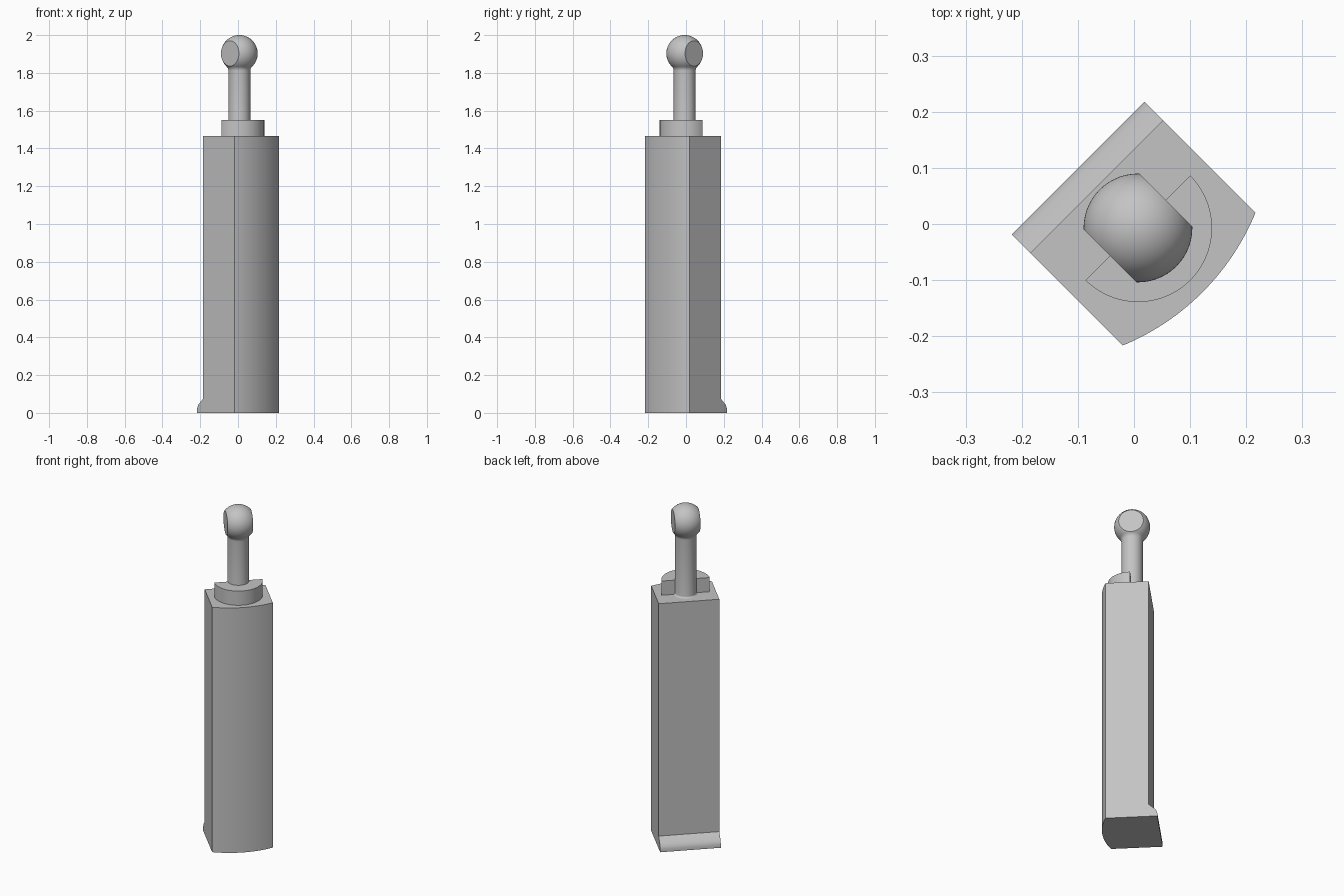
import bpy, bmesh, math
from mathutils import Matrix, Vector

if "Cube" in bpy.data.objects:
    bpy.data.objects.remove(bpy.data.objects["Cube"])

TURN = Matrix.Rotation(math.radians(-45), 4, 'Z')   # the whole part stands diagonally
AXIS_X = 0.01                                       # local x of the pin axis
TOP = 1.465                                         # top of the block

grey = bpy.data.materials.new("plain_grey")
grey.diffuse_color = (0.55, 0.55, 0.55, 1)
grey.use_nodes = True
grey.node_tree.nodes["Principled BSDF"].inputs["Base Color"].default_value = grey.diffuse_color


def arc(cx, cy, r, a0, a1, n):
    """Points on an arc, angles in degrees."""
    return [(cx + r * math.cos(math.radians(a0 + (a1 - a0) * i / n)),
             cy + r * math.sin(math.radians(a0 + (a1 - a0) * i / n))) for i in range(n + 1)]


def finish(name, bm):
    bmesh.ops.recalc_face_normals(bm, faces=bm.faces)
    mesh = bpy.data.meshes.new(name)
    bm.to_mesh(mesh)
    bm.free()
    ob = bpy.data.objects.new(name, mesh)
    bpy.context.collection.objects.link(ob)
    mesh.materials.append(grey)
    return ob


def prism(name, points, offset):
    """Extrude a closed outline of 3D points along an offset."""
    bm = bmesh.new()
    face = bm.faces.new([bm.verts.new(p) for p in points])
    moved = bmesh.ops.extrude_face_region(bm, geom=[face])["geom"]
    bmesh.ops.translate(bm, vec=offset,
                        verts=[g for g in moved if isinstance(g, bmesh.types.BMVert)])
    return finish(name, bm)


def select(ob):
    bpy.ops.object.select_all(action='DESELECT')
    ob.select_set(True)
    bpy.context.view_layer.objects.active = ob


# Block: side outline with a foot lip, trimmed by a plan with a bowed front
side = [(0.25, 0), (-0.141, 0), (-0.141, 0.018), (-0.137, 0.030), (-0.128, 0.045),
        (-0.094, 0.075), (-0.094, TOP), (0.25, TOP)]
block = prism("block", [(x, -0.167, z) for x, z in side], (0, 0.334, 0))
radius = 0.435
half = math.degrees(math.asin(0.167 / radius))
cx = 0.139 - radius * math.cos(math.radians(half))
bow = [(-0.3, 0.3), (-0.3, -0.3), (cx + radius * math.cos(math.radians(half + 14)), -0.3)]
bow += arc(cx, 0, radius, -half - 8, half + 8, 36)
bow += [(bow[2][0], 0.3)]
cutter = prism("plan_cutter", [(x, y, -0.1) for x, y in bow], (0, 0, 2))
cutter.hide_render = True
mod = block.modifiers.new("bowed_front", 'BOOLEAN')
mod.operation, mod.object, mod.solver = 'INTERSECT', cutter, 'EXACT'
select(block)
bpy.ops.object.modifier_apply(modifier=mod.name)
bpy.data.objects.remove(cutter)

# Half-round collar in front of the pin
collar = prism("collar", [(x, y, TOP) for x, y in arc(AXIS_X, 0, 0.132, -90, 90, 40)],
               (0, 0, 0.085))

# Pin with a ball end: revolved profile with fillets at the base and under the ball
neck, ball, ball_z, fillet = 0.058, 0.097, 1.903, 0.03
fr = neck + fillet
fz = ball_z - math.sqrt((ball + fillet) ** 2 - fr ** 2)
tilt = math.degrees(math.atan2(ball_z - fz, fr))
profile = arc(neck + 0.01, TOP + 0.01, 0.01, 270, 180, 4)
profile += arc(fr, fz, fillet, 180, 180 - tilt, 6)
profile += arc(0, ball_z, ball, -tilt, 90, 28)[1:]
bm = bmesh.new()
verts = [bm.verts.new((max(r, 0), 0, z)) for r, z in profile]
edges = [bm.edges.new(pair) for pair in zip(verts, verts[1:])]
bmesh.ops.spin(bm, geom=verts + edges, cent=(0, 0, 0), axis=(0, 0, 1),
               angle=math.tau, steps=56)
bmesh.ops.remove_doubles(bm, verts=bm.verts, dist=0.0002)
# Flats on both sides of the ball
for s in (1, -1):
    cut = bmesh.ops.bisect_plane(bm, geom=bm.verts[:] + bm.edges[:] + bm.faces[:],
                                 plane_co=(0, s * 0.07, 0), plane_no=(0, s, 0),
                                 clear_outer=True)
    rim = [g for g in cut["geom_cut"] if isinstance(g, bmesh.types.BMEdge)]
    bmesh.ops.contextual_create(bm, geom=rim)
bmesh.ops.translate(bm, verts=bm.verts, vec=Vector((AXIS_X, 0, 0)))
pin = finish("ball_pin", bm)

# Turn everything into place and smooth the round faces
for ob in (block, collar, pin):
    ob.data.transform(TURN)
    select(ob)
    bpy.ops.object.shade_smooth_by_angle(angle=math.radians(25))
